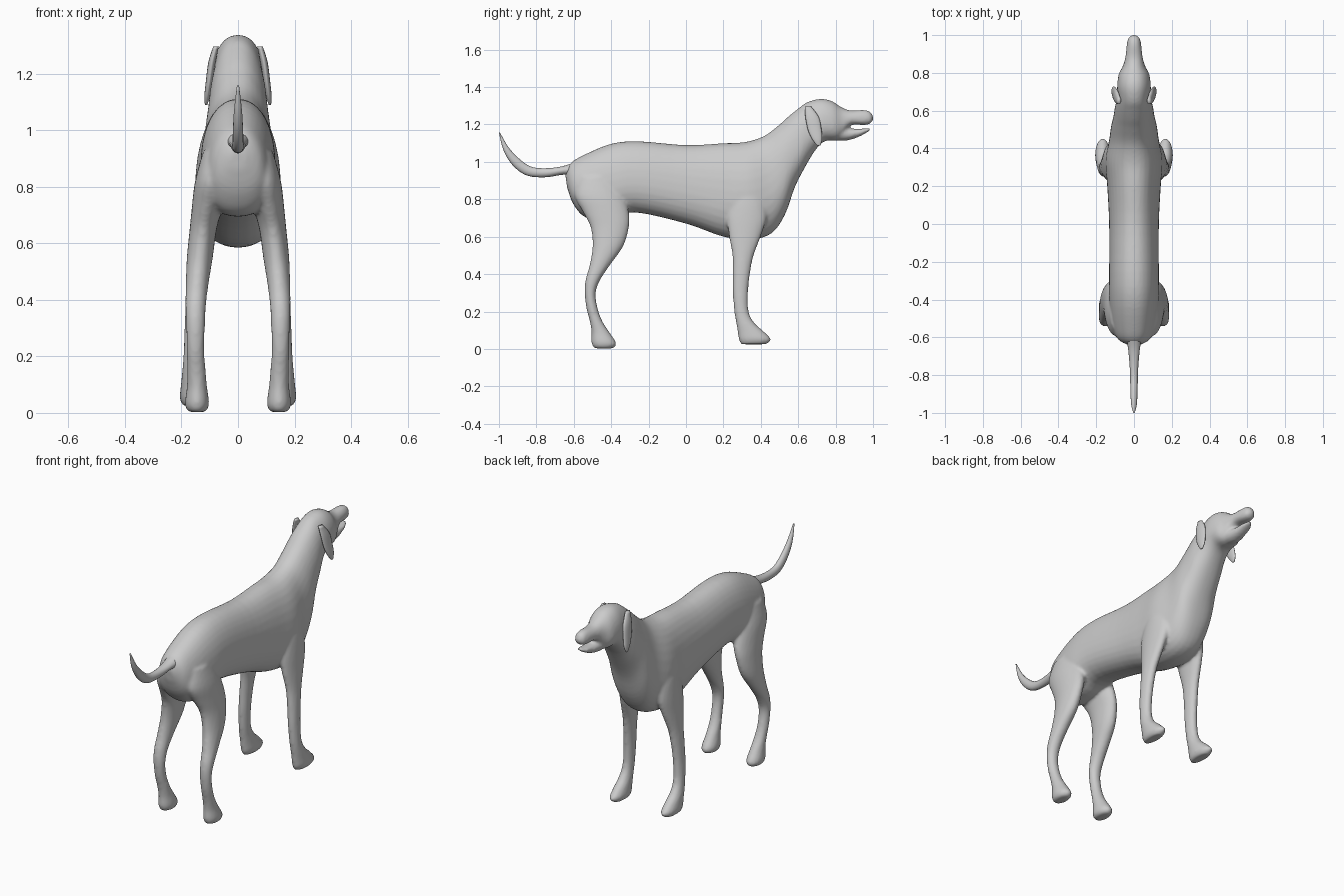
import bpy
import bmesh
import math
from mathutils import Vector

coat = bpy.data.materials.new("grey coat")
coat.diffuse_color = (0.6, 0.6, 0.6, 1)


def spline(a, b, c, d, t):
    """Catmull-Rom blend of four sections."""
    return [0.5 * (2 * q + (r - p) * t + (2 * p - 5 * q + 4 * r - s) * t * t
                   + (3 * q - p - 3 * r + s) * t ** 3)
            for p, q, r, s in zip(a, b, c, d)]


def loft(name, sections, sides=24, steps=4, power=2.0, pear=0.0):
    """Skin oval sections, each (y1, z1, y2, z2, half width, centre x)."""
    n = len(sections)
    rows = []
    for i in range(n - 1):
        ctrl = [sections[max(0, min(n - 1, i + k))] for k in (-1, 0, 1, 2)]
        rows += [spline(*ctrl, s / steps) for s in range(steps)]
    rows.append(sections[-1])
    bm = bmesh.new()
    rings = []
    for y1, z1, y2, z2, w, x in rows:
        mid = Vector((x, (y1 + y2) / 2, (z1 + z2) / 2))
        half = Vector((0, (y1 - y2) / 2, (z1 - z2) / 2))
        ring = []
        for k in range(sides):
            a = 2 * math.pi * k / sides
            c, s = (math.copysign(abs(f) ** (2 / power), f) for f in (math.cos(a), math.sin(a)))
            ring.append(bm.verts.new(mid + half * s + Vector((w * c * (1 - pear * s), 0, 0))))
        rings.append(ring)
    for r0, r1 in zip(rings, rings[1:]):
        for k in range(sides):
            j = (k + 1) % sides
            bm.faces.new((r0[k], r0[j], r1[j], r1[k]))
    bm.faces.new(rings[0])
    bm.faces.new(rings[-1])
    bmesh.ops.recalc_face_normals(bm, faces=bm.faces)
    mesh = bpy.data.meshes.new(name)
    bm.to_mesh(mesh)
    bm.free()
    mesh.materials.append(coat)
    ob = bpy.data.objects.new(name, mesh)
    bpy.context.collection.objects.link(ob)
    mesh.polygons.foreach_set("use_smooth", [True] * len(mesh.polygons))
    return ob


def level(rows, side):
    """Turn (z, back y, front y, x, half width) rows into level sections."""
    return [(f, z, b, z, w, side * x) for z, b, f, x, w in rows]


def centred(rows):
    return [(*r, 0) for r in rows]


# Torso, neck, skull and upper muzzle
TORSO = [
    (-0.645, 0.93, -0.635, 0.86, 0.03), (-0.62, 0.99, -0.60, 0.77, 0.085),
    (-0.55, 1.035, -0.53, 0.70, 0.115), (-0.40, 1.097, -0.40, 0.70, 0.13),
    (-0.25, 1.11, -0.27, 0.73, 0.13), (0, 1.09, 0, 0.67, 0.13),
    (0.20, 1.10, 0.20, 0.60, 0.14), (0.32, 1.107, 0.35, 0.585, 0.15),
    (0.42, 1.14, 0.46, 0.62, 0.13), (0.50, 1.20, 0.53, 0.72, 0.12),
    (0.55, 1.245, 0.58, 0.86, 0.108), (0.60, 1.285, 0.63, 0.96, 0.10),
    (0.65, 1.32, 0.69, 1.06, 0.088), (0.72, 1.337, 0.74, 1.11, 0.088),
    (0.78, 1.325, 0.80, 1.115, 0.08), (0.83, 1.293, 0.835, 1.135, 0.06),
    (0.88, 1.275, 0.88, 1.195, 0.046), (0.95, 1.278, 0.95, 1.197, 0.038),
    (0.985, 1.268, 0.985, 1.205, 0.03), (1.0, 1.245, 1.0, 1.225, 0.012)]
# Lower jaw
JAW = [(0.78, 1.21, 0.79, 1.115, 0.055), (0.85, 1.185, 0.85, 1.113, 0.045),
       (0.90, 1.178, 0.91, 1.128, 0.036), (0.95, 1.178, 0.955, 1.15, 0.03),
       (0.985, 1.182, 0.985, 1.17, 0.015)]
# Tail
TAIL = [(-0.58, 1.005, -0.58, 0.92, 0.045), (-0.66, 0.977, -0.65, 0.932, 0.032),
        (-0.75, 0.966, -0.75, 0.918, 0.023), (-0.83, 0.975, -0.85, 0.927, 0.02),
        (-0.895, 1.02, -0.925, 0.98, 0.018), (-0.95, 1.08, -0.975, 1.06, 0.014),
        (-0.995, 1.158, -1.0, 1.155, 0.004)]
# Hind leg
HIND = [(0.003, -0.49, -0.39, 0.145, 0.03), (0.03, -0.505, -0.372, 0.145, 0.043),
        (0.09, -0.505, -0.41, 0.145, 0.036), (0.15, -0.515, -0.448, 0.147, 0.033),
        (0.22, -0.533, -0.473, 0.15, 0.031), (0.30, -0.542, -0.483, 0.15, 0.033),
        (0.37, -0.537, -0.458, 0.15, 0.036), (0.45, -0.515, -0.405, 0.145, 0.04),
        (0.55, -0.50, -0.335, 0.135, 0.046), (0.65, -0.51, -0.305, 0.123, 0.048),
        (0.73, -0.55, -0.305, 0.108, 0.055), (0.82, -0.595, -0.33, 0.092, 0.06),
        (0.92, -0.58, -0.38, 0.07, 0.055)]
# Front leg
FORE = [(0.025, 0.295, 0.43, 0.166, 0.028), (0.05, 0.282, 0.455, 0.166, 0.04),
        (0.09, 0.276, 0.42, 0.166, 0.037), (0.14, 0.268, 0.365, 0.166, 0.032),
        (0.20, 0.258, 0.335, 0.164, 0.029), (0.30, 0.25, 0.332, 0.16, 0.029),
        (0.40, 0.25, 0.342, 0.155, 0.03), (0.50, 0.248, 0.362, 0.147, 0.032),
        (0.60, 0.23, 0.40, 0.135, 0.037), (0.70, 0.22, 0.43, 0.123, 0.042),
        (0.80, 0.24, 0.42, 0.112, 0.042), (0.90, 0.28, 0.38, 0.10, 0.03)]
# Hanging ear
EAR = [(1.295, 0.635, 0.67, 0.078, 0.010), (1.24, 0.638, 0.71, 0.092, 0.013),
       (1.17, 0.652, 0.725, 0.102, 0.012), (1.12, 0.675, 0.728, 0.109, 0.010),
       (1.088, 0.70, 0.718, 0.113, 0.004)]

body = loft("body", centred(TORSO), sides=32, power=2.25, pear=0.13)
parts = [body, loft("jaw", centred(JAW))]
for side in (-1, 1):
    parts.append(loft("hind_leg", level(HIND, side)))
    parts.append(loft("front_leg", level(FORE, side)))
    loft("ear_right" if side > 0 else "ear_left", level(EAR, side), sides=16)
loft("tail", centred(TAIL), sides=16)

# Fuse torso, jaw and legs into one soft skin
for ob in parts:
    ob.select_set(True)
bpy.context.view_layer.objects.active = body
bpy.ops.object.join()
remesh = body.modifiers.new("fuse", "REMESH")
remesh.mode = "VOXEL"
remesh.voxel_size = 0.009
remesh.use_smooth_shade = True
soften = body.modifiers.new("soften", "SMOOTH")
soften.factor = 0.5
soften.iterations = 5
